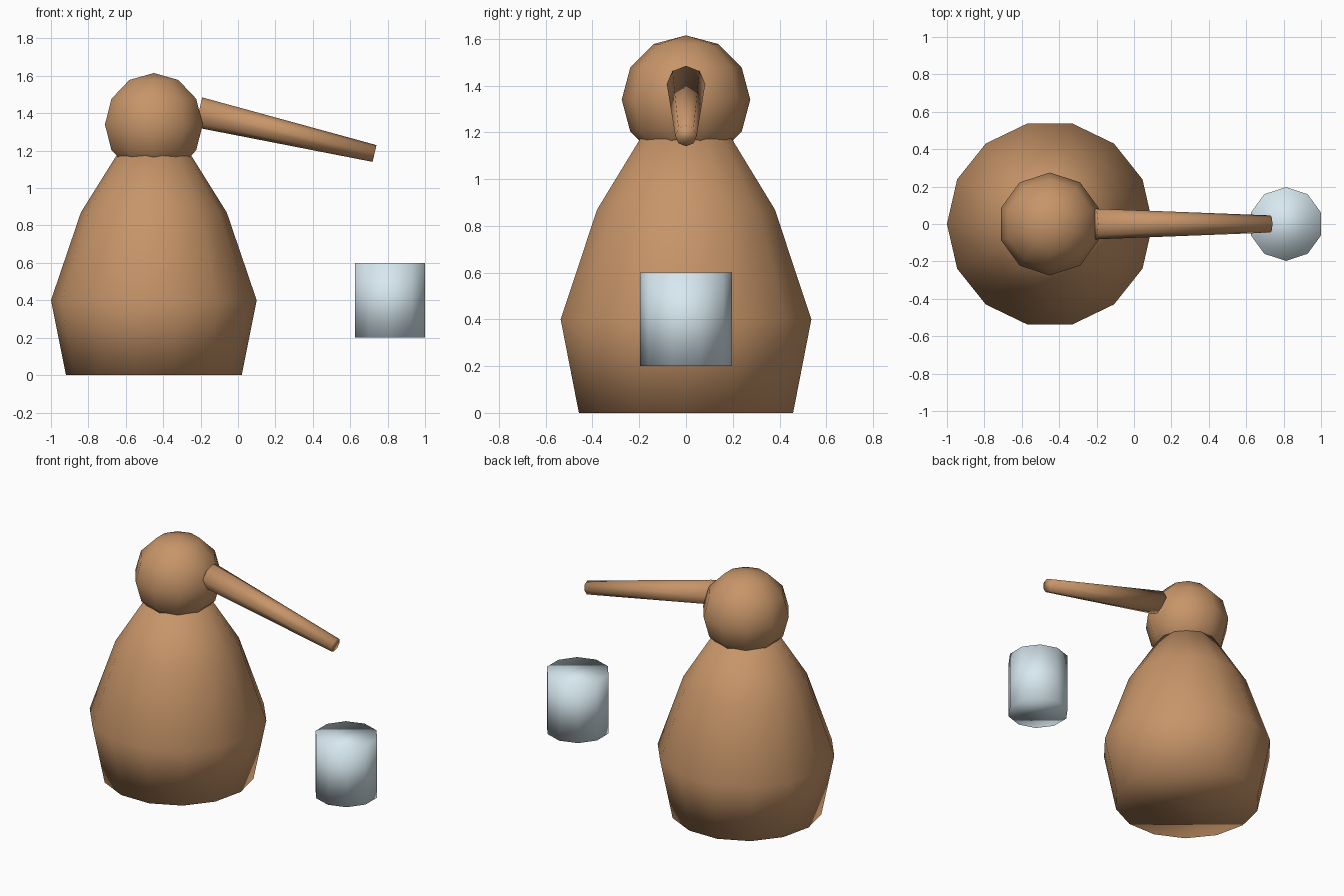
import bpy, bmesh, math
from mathutils import Matrix, Vector

if "Cube" in bpy.data.objects:
    bpy.data.objects.remove(bpy.data.objects["Cube"])


def material(name, rgb):
    m = bpy.data.materials.new(name)
    m.diffuse_color = (*rgb, 1)
    m.use_nodes = True
    m.node_tree.nodes["Principled BSDF"].inputs["Base Color"].default_value = m.diffuse_color
    return m


brown = material("brown", (0.57, 0.30, 0.14))
pale_blue = material("pale_blue", (0.68, 0.81, 0.87))
orange = material("orange", (0.8, 0.35, 0.05))


def lathe(name, profile, sides, matrix, mat, phase=0.0):
    """Smooth, closed solid turned around local z from (radius, z) points."""
    bm = bmesh.new()
    rings = []
    for r, z in profile:
        if r == 0:
            rings.append([bm.verts.new((0, 0, z))] * sides)
            continue
        angles = [phase + math.tau * i / sides for i in range(sides)]
        rings.append([bm.verts.new((r * math.cos(a), r * math.sin(a), z)) for a in angles])
    for low, high in zip(rings, rings[1:]):
        for i in range(sides):
            j = (i + 1) % sides
            quad = dict.fromkeys((low[i], low[j], high[j], high[i]))
            bm.faces.new(list(quad))
    for ring in (rings[0], rings[-1]):
        if ring[0] is not ring[1]:
            bm.faces.new(ring)
    bm.transform(matrix)
    bmesh.ops.recalc_face_normals(bm, faces=bm.faces)
    for f in bm.faces:
        f.smooth = True
    mesh = bpy.data.meshes.new(name)
    bm.to_mesh(mesh)
    bm.free()
    mesh.materials.append(mat)
    ob = bpy.data.objects.new(name, mesh)
    bpy.context.collection.objects.link(ob)
    return ob


def ball(radius, rings):
    steps = [math.pi * i / rings for i in range(1, rings)]
    inner = [(radius * math.sin(a), -radius * math.cos(a)) for a in steps]
    return [(0, -radius)] + inner + [(0, radius)]


def at(x, y, z):
    return Matrix.Translation((x, y, z))


# Pear-shaped body, its narrow top tucked into the head
lathe("body", [(0.47, 0), (0.55, 0.4), (0.39, 0.87), (0.19, 1.19)], 14, at(-0.45, 0, 0), brown)

# Round head
lathe("head", ball(0.275, 6), 10, at(-0.45, 0, 1.34), brown, math.radians(18))

# Long tapered beak pointing slightly down
start, end = Vector((-0.21, 0, 1.405)), Vector((0.73, 0, 1.185))
axis = end - start
tilt = Matrix.Rotation(math.atan2(axis.x, axis.z), 4, 'Y')
lathe("beak", [(0.082, 0), (0.046, axis.length)], 8, Matrix.Translation(start) @ tilt, brown)

# Closed ten-sided jar
lathe("jar", [(0.197, 0.2), (0.197, 0.6)], 10, at(0.8125, 0, 0), pale_blue, math.radians(18))

# Small fish enclosed in the jar, its tail just meeting the wall
turn = Matrix.Rotation(math.radians(30), 4, 'Z')
place = at(0.8125, 0, 0.27) @ turn
lathe("fish_body", ball(0.1, 6), 8, place @ Matrix.Diagonal((1, 0.45, 0.55, 1)), orange)
lathe("fish_tail", [(0.012, 0.08), (0.05, 0.184)], 6,
      place @ Matrix.Diagonal((1, 0.3, 1, 1)) @ Matrix.Rotation(math.pi / 2, 4, 'Y'), orange)
